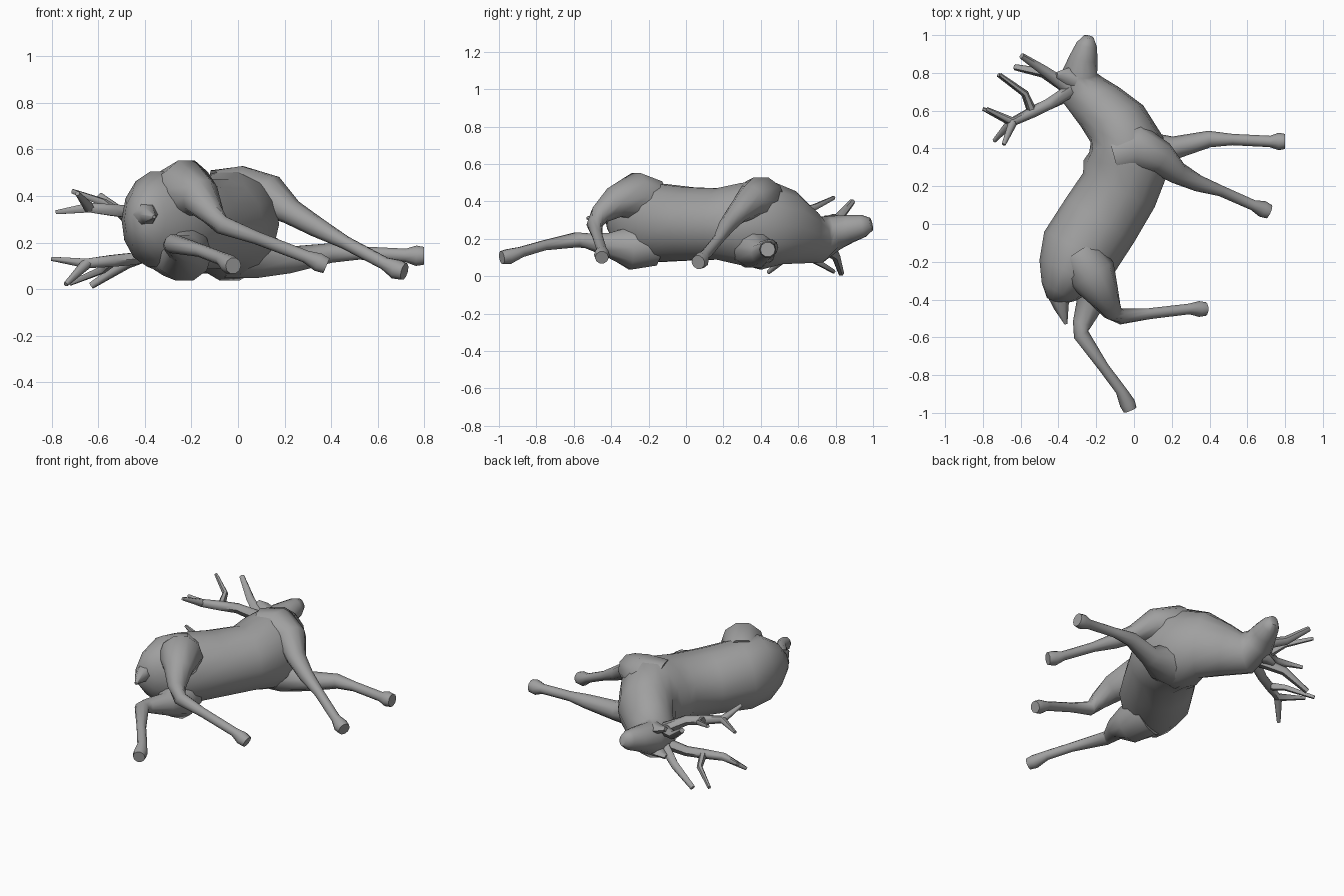
import bpy
import bmesh
import math
from mathutils import Vector

default = bpy.data.objects.get("Cube")
if default:
    bpy.data.objects.remove(default, do_unlink=True)

# One plain grey for the whole animal
grey = bpy.data.materials.new("plain_grey")
grey.use_nodes = True
colour = (.35, .35, .35, 1)
grey.diffuse_color = colour
for node in grey.node_tree.nodes:
    if node.type == "BSDF_PRINCIPLED":
        node.inputs["Base Color"].default_value = colour
        node.inputs["Roughness"].default_value = .8


def loft(name, sections, sides=10, sharp_angle=60):
    """Skin elliptical rings along a path.

    Each section is x, y, z, half width and, where it differs, half height.
    """
    bm = bmesh.new()
    centres = [Vector(section[:3]) for section in sections]
    last = len(centres) - 1
    rings = []
    for index, section in enumerate(sections):
        ahead = centres[min(index + 1, last)]
        behind = centres[max(index - 1, 0)]
        tangent = (ahead - behind).normalized()
        across = tangent.cross(Vector((0, 0, 1))).normalized()
        upward = across.cross(tangent).normalized()
        half_width, half_height = section[3], section[-1]
        ring = []
        for step in range(sides):
            turn = math.tau * step / sides
            offset = across * math.cos(turn) * half_width
            offset += upward * math.sin(turn) * half_height
            ring.append(bm.verts.new(centres[index] + offset))
        rings.append(ring)
    for first, second in zip(rings, rings[1:]):
        for step in range(sides):
            following = (step + 1) % sides
            bm.faces.new((first[step], first[following],
                          second[following], second[step]))
    bm.faces.new(rings[0][::-1])
    bm.faces.new(rings[-1])
    bmesh.ops.recalc_face_normals(bm, faces=bm.faces)
    mesh = bpy.data.meshes.new(name)
    bm.to_mesh(mesh)
    bm.free()
    mesh.materials.append(grey)
    part = bpy.data.objects.new(name, mesh)
    bpy.context.collection.objects.link(part)
    bpy.ops.object.select_all(action="DESELECT")
    part.select_set(True)
    bpy.context.view_layer.objects.active = part
    bpy.ops.object.shade_smooth_by_angle(angle=math.radians(sharp_angle))
    return part


def tine(name, points, thickness=.024):
    """Antler branch that narrows towards its tip."""
    last = len(points) - 1
    sections = [(*point, thickness * (1 - .55 * index / last))
                for index, point in enumerate(points)]
    return loft(name, sections, sides=6)


# Trunk, neck and head, lying on one side
loft("body", [
    (-.425, -.41, .3, .04, .06),
    (-.4, -.36, .3, .1, .14),
    (-.35, -.27, .3, .17, .21),
    (-.29, -.15, .285, .215, .215),
    (-.18, .02, .28, .215, .2),
    (-.08, .18, .28, .21, .195),
    (-.045, .3, .28, .225, .225),
    (-.04, .42, .275, .2, .245),
    (-.09, .53, .26, .17, .205),
    (-.18, .62, .22, .145, .16),
    (-.27, .71, .195, .125, .125),
    (-.29, .8, .235, .095, .095),
    (-.265, .88, .255, .075, .075),
    (-.25, .95, .27, .055, .06),
    (-.24, .99, .28, .028, .035),
], sides=14)

# Tail
loft("tail", [
    (-.4, -.36, .32, .065),
    (-.385, -.44, .32, .04),
    (-.36, -.53, .31, .008),
], sides=6)

# Hind legs, thigh to hoof
loft("upper_hind_leg", [
    (-.28, -.18, .39, .12, .13),
    (-.22, -.27, .425, .13, .135),
    (-.16, -.38, .395, .085, .085),
    (-.115, -.46, .33, .055, .055),
    (-.07, -.49, .275, .042),
    (.08, -.475, .22, .029),
    (.29, -.45, .14, .028),
    (.345, -.45, .115, .042),
    (.38, -.45, .1, .036),
])
loft("lower_hind_leg", [
    (-.27, -.19, .17, .15, .12),
    (-.23, -.3, .15, .12, .12),
    (-.23, -.42, .17, .075, .065),
    (-.275, -.53, .19, .05, .042),
    (-.28, -.585, .195, .042),
    (-.16, -.76, .165, .028),
    (-.07, -.88, .13, .029),
    (-.035, -.95, .105, .042),
    (-.02, -.985, .1, .036),
])

# Front legs, shoulder to hoof
loft("upper_front_leg", [
    (-.08, .37, .38, .13, .14),
    (.03, .4, .405, .13, .13),
    (.14, .35, .4, .09, .09),
    (.23, .27, .33, .06, .055),
    (.34, .215, .265, .044),
    (.46, .175, .2, .029),
    (.63, .1, .11, .028),
    (.68, .08, .085, .044),
    (.715, .065, .075, .038),
])
loft("lower_front_leg", [
    (-.04, .36, .17, .15, .13),
    (.09, .37, .15, .12, .11),
    (.22, .405, .125, .06, .06),
    (.4, .45, .155, .044),
    (.52, .447, .155, .03),
    (.72, .437, .145, .03),
    (.765, .437, .143, .046),
    (.8, .437, .143, .04),
])

# Antlers: a beam with a brow tine, a middle tine and an end fork
antlers = {
    "upper": {
        "base": (-.33, .71, .27), "bend": (-.45, .635, .33),
        "fork": (-.64, .54, .35), "tip": (-.78, .61, .33),
        "fork_tip": (-.69, .42, .41), "middle_tip": (-.71, .79, .42),
        "brow_bend": (-.48, .815, .31), "brow_tip": (-.595, .89, .4),
    },
    "lower": {
        "base": (-.32, .7, .18), "bend": (-.45, .635, .13),
        "fork": (-.65, .54, .11), "tip": (-.8, .61, .13),
        "fork_tip": (-.74, .44, .02), "middle_tip": (-.72, .79, .025),
        "brow_bend": (-.48, .8, .11), "brow_tip": (-.63, .83, .015),
    },
}
for side, spot in antlers.items():
    bend, fork = Vector(spot["bend"]), Vector(spot["fork"])
    middle = bend.lerp(fork, .45)
    rise = middle.lerp(Vector(spot["middle_tip"]), .4) + Vector((.03, .02, 0))
    loft(side + "_antler_beam", [
        (*spot["base"], .036),
        (*bend, .03),
        (*middle, .029),
        (*fork, .024),
        (*spot["tip"], .01),
    ], sides=6)
    tine(side + "_fork_tine", [fork, spot["fork_tip"]])
    tine(side + "_middle_tine", [middle, rise, spot["middle_tip"]])
    tine(side + "_brow_tine",
         [spot["base"], spot["brow_bend"], spot["brow_tip"]], .036)

# Ears beside the antler bases
for side, height, lift in (("upper", .29, .03), ("lower", .17, -.03)):
    loft(side + "_ear", [
        (-.31, .76, height, .04),
        (-.36, .785, height + lift / 2, .045, .025),
        (-.41, .79, height + lift, .015),
    ], sides=6)
